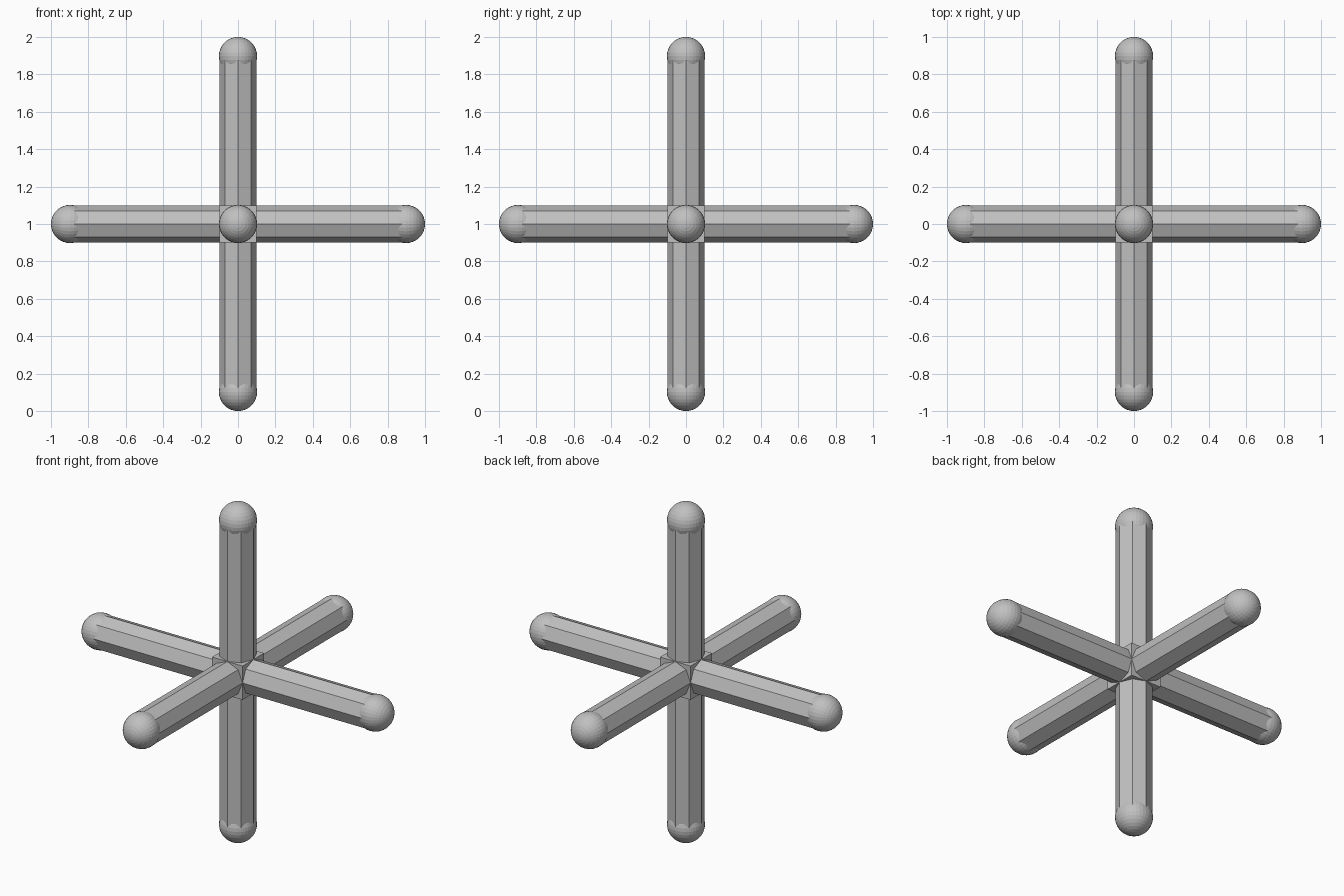
import bpy
from mathutils import Vector

cube = bpy.data.objects.get("Cube")
if cube:
    bpy.data.objects.remove(cube, do_unlink=True)

CENTRE = Vector((0, 0, 1))
ROD_R, BALL_R = 0.1, 0.102
REACH = 1 - BALL_R

grey = bpy.data.materials.new("plain grey")
grey.use_nodes = True
colour = (0.53, 0.53, 0.53, 1)
grey.diffuse_color = colour
grey.node_tree.nodes["Principled BSDF"].inputs["Base Color"].default_value = colour


def finish(name):
    obj = bpy.context.object
    obj.name = name
    obj.data.materials.append(grey)


# Central block joining the arms
bpy.ops.mesh.primitive_cube_add(size=2 * ROD_R, location=CENTRE)
finish("hub")

# Six octagonal arms, each capped by a faceted ball with its pole outward
directions = {
    "left": (1, 0, 0), "right": (-1, 0, 0),
    "back": (0, 1, 0), "front": (0, -1, 0),
    "top": (0, 0, 1), "bottom": (0, 0, -1),
}
for side, vec in directions.items():
    d = Vector(vec)
    turn = d.to_track_quat('Z', 'Y').to_euler()
    bpy.ops.mesh.primitive_cylinder_add(
        vertices=8, radius=ROD_R, depth=REACH,
        location=CENTRE + d * REACH / 2, rotation=turn)
    finish(side + "_arm")
    bpy.ops.mesh.primitive_uv_sphere_add(
        segments=32, ring_count=16, radius=BALL_R,
        location=CENTRE + d * REACH, rotation=turn)
    finish(side + "_ball")
